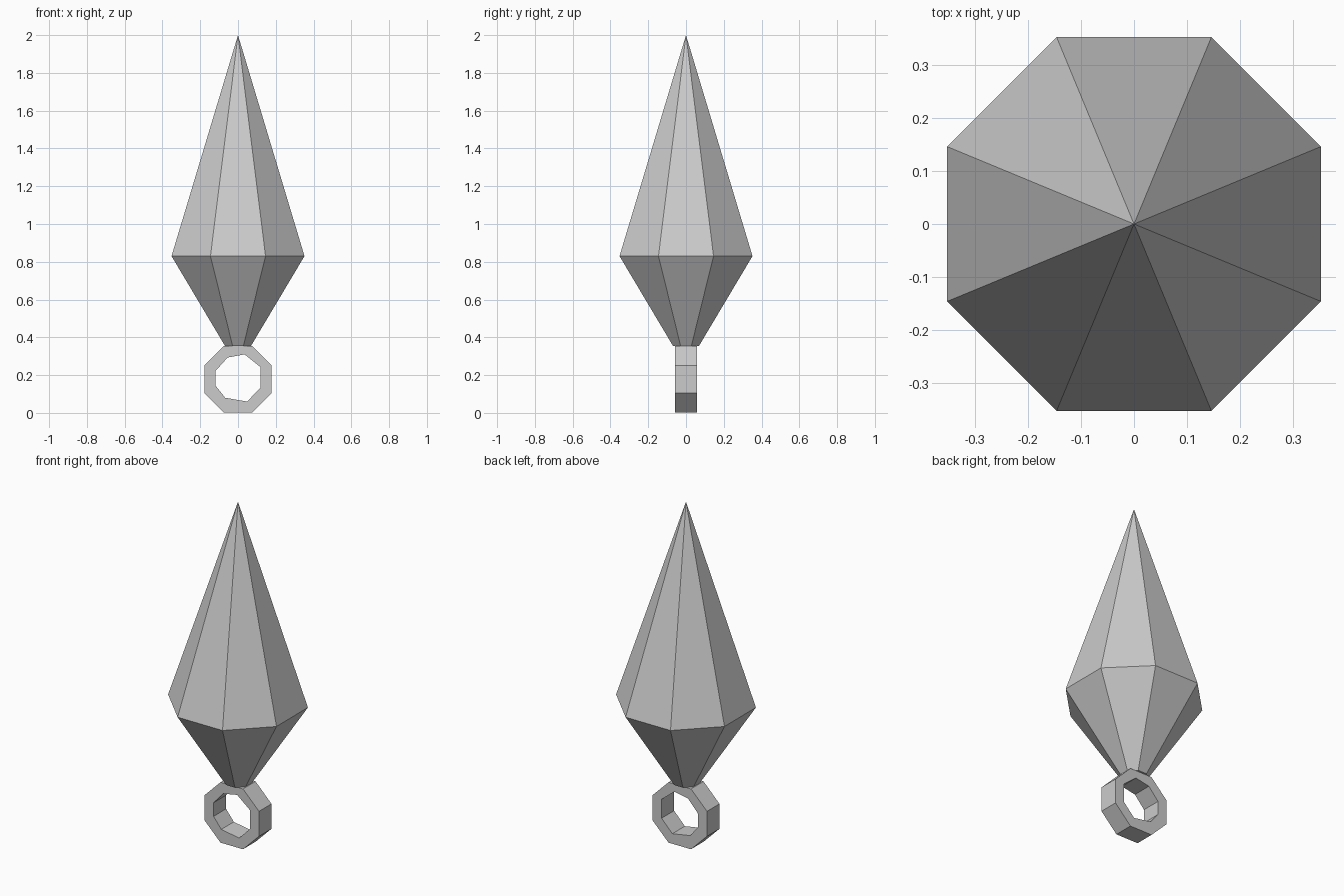
import bpy, bmesh
from math import pi, cos, sin

if "Cube" in bpy.data.objects:
    bpy.data.objects.remove(bpy.data.objects["Cube"])


def finish(name, bm):
    bmesh.ops.recalc_face_normals(bm, faces=bm.faces)
    me = bpy.data.meshes.new(name)
    bm.to_mesh(me)
    bm.free()
    ob = bpy.data.objects.new(name, me)
    bpy.context.collection.objects.link(ob)
    return ob


def octagon(flat):
    r = flat / cos(pi / 8)
    return [(r * cos(pi / 8 + i * pi / 4), r * sin(pi / 8 + i * pi / 4)) for i in range(8)]


# Faceted crystal body: small flat base, wide girdle, sharp tip
bm = bmesh.new()
base = [bm.verts.new((x, y, 0.355)) for x, y in octagon(0.069)]
girdle = [bm.verts.new((x, y, 0.83)) for x, y in octagon(0.352)]
tip = bm.verts.new((0, 0, 2.0))
bm.faces.new(base)
for i in range(8):
    j = (i + 1) % 8
    bm.faces.new((base[i], base[j], girdle[j], girdle[i]))
    bm.faces.new((girdle[i], girdle[j], tip))
finish("crystal", bm)

# Octagonal hanging ring with a slightly uneven hole
zc, depth = 0.178, 0.058
outer = octagon(0.177)
inner = [(0.118, 0.065), (0.035, 0.132), (-0.055, 0.115), (-0.118, 0.045),
         (-0.118, -0.035), (-0.068, -0.098), (0.048, -0.118), (0.118, -0.046)]
bm = bmesh.new()
loops = [[bm.verts.new((x, y, z + zc)) for x, z in prof]
         for prof, y in ((outer, -depth), (outer, depth), (inner, depth), (inner, -depth))]
for k in range(4):
    a, b = loops[k], loops[(k + 1) % 4]
    for i in range(8):
        j = (i + 1) % 8
        bm.faces.new((a[i], a[j], b[j], b[i]))
finish("ring", bm)
